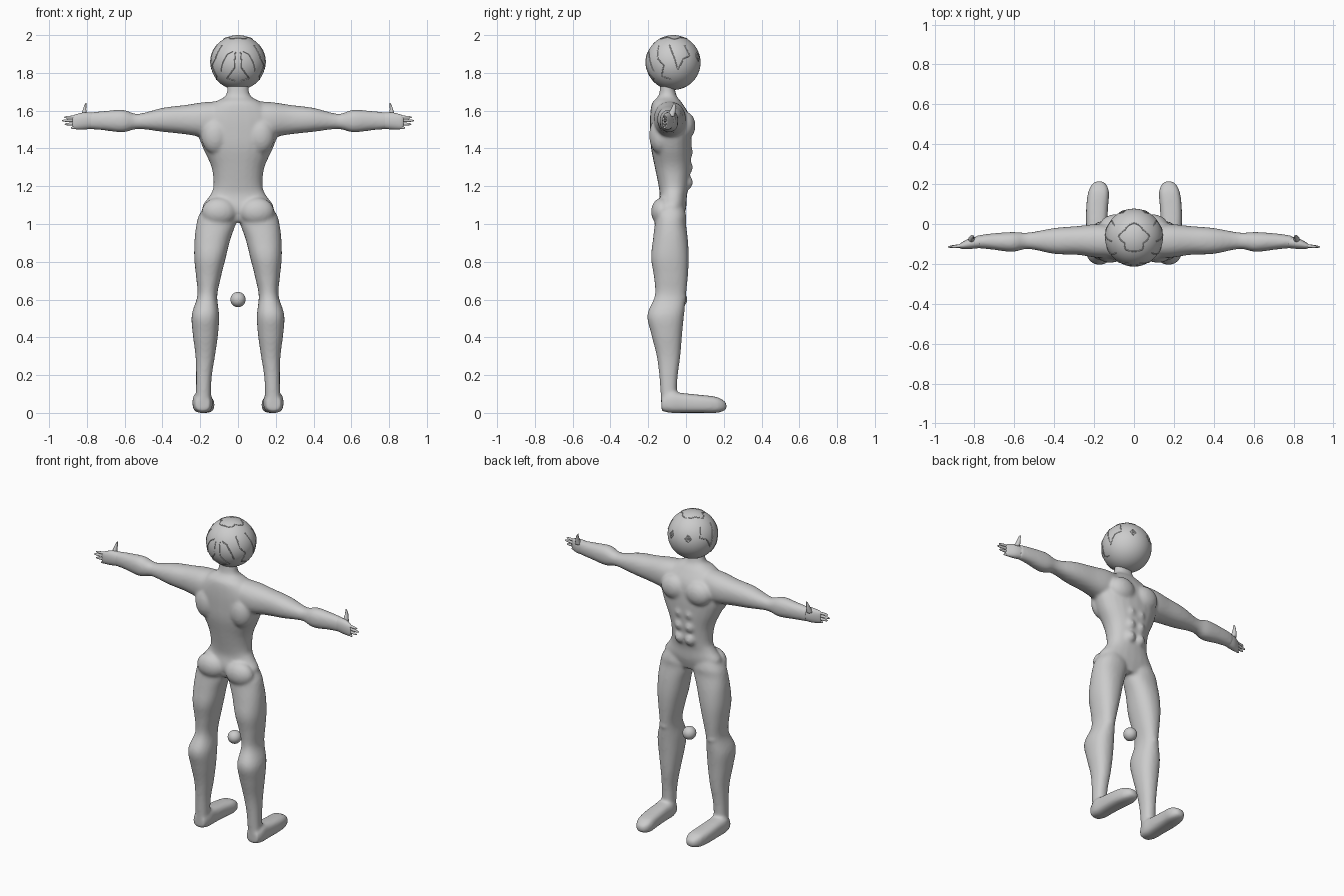
import bpy, bmesh, math
from mathutils import Vector, Matrix

cube = bpy.data.objects.get("Cube")
if cube:
    bpy.data.objects.remove(cube, do_unlink=True)

grey = bpy.data.materials.new("plain grey")
grey.use_nodes = True
COLOUR = (0.6, 0.6, 0.6, 1)
grey.diffuse_color = COLOUR
grey.node_tree.nodes["Principled BSDF"].inputs["Base Color"].default_value = COLOUR


def catmull(a, b, c, d, t):
    return 0.5 * (2 * b + (c - a) * t + (2 * a - 5 * b + 4 * c - d) * t * t
                  + (3 * b - a - 3 * c + d) * t ** 3)


def loft(bm, axis, rows, side=1, power=0.9, steps=4, segments=24):
    """Skin rounded rings; a row is (position on axis, low, high, low, high)."""
    rows = [Vector(r) for r in rows]
    dense = []
    for i in range(len(rows) - 1):
        before, after = rows[max(i - 1, 0)], rows[min(i + 2, len(rows) - 1)]
        dense += [catmull(before, rows[i], rows[i + 1], after, k / steps) for k in range(steps)]
    dense.append(rows[-1])
    rings = []
    for t, u0, u1, v0, v1 in dense:
        ring = []
        for k in range(segments):
            a = math.tau * k / segments
            c, s = (math.copysign(abs(f) ** power, f) for f in (math.cos(a), math.sin(a)))
            p = [(u0 + u1 + (u1 - u0) * c) / 2, (v0 + v1 + (v1 - v0) * s) / 2]
            p.insert(axis, t)
            ring.append(bm.verts.new((p[0] * side, p[1], p[2])))
        rings.append(ring)
    for lower, upper in zip(rings, rings[1:]):
        for k in range(segments):
            j = (k + 1) % segments
            bm.faces.new((lower[k], lower[j], upper[j], upper[k]))
    bm.faces.new(rings[0])
    bm.faces.new(rings[-1])


def ball(bm, centre, radii, u=24, v=16):
    matrix = Matrix.Translation(centre) @ Matrix.Diagonal((*radii, 1))
    bmesh.ops.create_uvsphere(bm, u_segments=u, v_segments=v, radius=1, matrix=matrix)


def finish(bm, name):
    bmesh.ops.recalc_face_normals(bm, faces=bm.faces)
    for f in bm.faces:
        f.smooth = True
    mesh = bpy.data.meshes.new(name)
    bm.to_mesh(mesh)
    bm.free()
    mesh.materials.append(grey)
    obj = bpy.data.objects.new(name, mesh)
    bpy.context.collection.objects.link(obj)
    return obj


# Torso and neck: height, half width, back, front
torso = [(1.01, .1, -.13, -.02), (1.08, .19, -.15, 0), (1.15, .15, -.14, .005),
         (1.2, .13, -.145, .015), (1.3, .14, -.165, .025), (1.4, .185, -.185, .03),
         (1.48, .21, -.19, .03), (1.57, .2, -.19, .02), (1.64, .13, -.18, -.02),
         (1.68, .065, -.145, -.05), (1.75, .055, -.135, -.065)]
leg = [(1.12, .04, .16, -.13, -.02), (1.05, .01, .205, -.16, 0), (1, .012, .22, -.165, 0),
       (.92, .04, .23, -.175, .01), (.82, .065, .232, -.185, .015), (.72, .09, .222, -.17, .01),
       (.62, .11, .215, -.165, 0), (.52, .1, .245, -.205, -.01), (.42, .105, .24, -.185, -.02),
       (.3, .122, .225, -.155, -.03), (.18, .14, .222, -.14, -.045), (.02, .145, .225, -.13, -.05)]
foot = [(-.13, .15, .225, .01, .08), (-.08, .135, .24, 0, .11), (-.02, .135, .24, 0, .105),
        (.08, .13, .24, 0, .095), (.16, .125, .23, 0, .085), (.2, .14, .21, .01, .065),
        (.215, .16, .19, .02, .05)]
arm = [(.08, -.17, -.01, 1.46, 1.65), (.18, -.17, 0, 1.46, 1.645), (.28, -.155, -.01, 1.475, 1.63),
       (.4, -.15, -.02, 1.488, 1.615), (.53, -.125, -.043, 1.503, 1.583),
       (.61, -.14, -.04, 1.485, 1.605), (.72, -.127, -.048, 1.497, 1.597),
       (.8, -.12, -.06, 1.503, 1.59)]
# Muscles: centre and radii on one side
muscles = [((.085, -.005, 1.52), (.085, .055, .075)),    # chest
           ((.12, -.135, 1.47), (.075, .06, .1)),        # shoulder blade
           ((.1, -.125, 1.065), (.092, .06, .075)),      # buttock
           ((.165, -.025, .61), (.035, .028, .03))]      # kneecap
muscles += [((.035, .005, z), (.034, .032, .038)) for z in (1.22, 1.3, 1.38)]  # stomach

# Body: overlapping lofts fused into one skin
bm = bmesh.new()
loft(bm, 2, [(z, -w, w, back, front) for z, w, back, front in torso])
for side in (1, -1):
    loft(bm, 2, leg, side)
    loft(bm, 1, foot, side, power=0.7)
    loft(bm, 0, arm, side)
    for (x, y, z), radii in muscles:
        ball(bm, (x * side, y, z), radii)
body = finish(bm, "body")
fuse = body.modifiers.new("fuse", 'REMESH')
fuse.mode = 'VOXEL'
fuse.voxel_size = 0.009
fuse.use_smooth_shade = True
soften = body.modifiers.new("soften", 'SMOOTH')
soften.factor = 0.5
soften.iterations = 8

# Hands: upright palm, four pointed fingers, raised thumb
palm = [(.77, -.12, -.06, 1.505, 1.59), (.82, -.125, -.07, 1.5, 1.59),
        (.86, -.125, -.09, 1.502, 1.58), (.875, -.12, -.1, 1.508, 1.573)]
thumb = [(1.57, .797, .832, -.1, -.06), (1.6, .803, .823, -.085, -.055),
         (1.625, .803, .815, -.072, -.055), (1.64, .803, .807, -.066, -.06)]
fingers = [(1.566, .92, 1.565), (1.549, .932, 1.547), (1.531, .918, 1.528), (1.514, .885, 1.508)]
for side, label in ((1, "left"), (-1, "right")):
    bm = bmesh.new()
    loft(bm, 0, palm, side)
    loft(bm, 2, thumb, side, segments=12)
    for root, tip_x, tip in fingers:
        rows = []
        for f, r in ((0, .009), (.5, .008), (.85, .006), (1, .002)):
            x, z, y = .85 + (tip_x - .85) * f, root + (tip - root) * f, -.108 - .007 * f
            rows.append((x, y - r, y + r, z - r, z + r))
        loft(bm, 0, rows, side, segments=10)
    finish(bm, label + "_hand")

# Round head and the small loose ball
HEAD, RADIUS = Vector((0, -.068, 1.855)), .145
bm = bmesh.new()
ball(bm, HEAD, (RADIUS,) * 3, 64, 40)
finish(bm, "head")
bm = bmesh.new()
ball(bm, (0, -.034, .6), (.04,) * 3, 32, 20)
finish(bm, "small_ball")


# Fine lines on the head: (degrees round from the back, degrees up)
def on_head(turn, up):
    a, e = math.radians(turn), math.radians(up)
    return HEAD + RADIUS * Vector((math.sin(a) * math.cos(e), -math.cos(a) * math.cos(e), math.sin(e)))


def head_line(name, points, closed=False):
    curve = bpy.data.curves.new(name, 'CURVE')
    curve.dimensions = '3D'
    curve.bevel_depth = .003
    curve.bevel_resolution = 1
    ends = points[1:] + points[:1] if closed else points[1:]
    path = [on_head(a + (c - a) * k / 4, b + (d - b) * k / 4)
            for (a, b), (c, d) in zip(points, ends) for k in range(4)]
    if not closed:
        path.append(on_head(*points[-1]))
    spline = curve.splines.new('POLY')
    spline.points.add(len(path) - 1)
    for point, p in zip(spline.points, path):
        point.co = (*p, 1)
    spline.use_cyclic_u = closed
    curve.materials.append(grey)
    bpy.context.collection.objects.link(bpy.data.objects.new(name, curve))


locks = {"back_lock": [(6, 22), (8, -12), (16, -22), (30, -36), (8, -42)],
         "curved_lock": [(12, 24), (24, 18), (34, 0), (42, -20)],
         "ear_lock": [(48, 38), (56, 8), (70, -6), (62, -30), (84, -38)],
         "temple_lock": [(80, 40), (92, 12), (100, -15), (112, 8), (128, 14), (122, 38)],
         "crown_lock": [(0, 62), (35, 60), (60, 68), (95, 58), (130, 66), (180, 60)]}
eye = [(156, 3), (163, 12), (156, 21), (149, 12)]
pupil = [(156, 9), (158, 12), (156, 15), (154, 12)]
for side, label in ((1, "left_"), (-1, "right_")):
    for name, points in locks.items():
        head_line(label + name, [(a * side, b) for a, b in points])
    for name, points in (("eye", eye), ("pupil", pupil)):
        head_line(label + name, [(a * side, b) for a, b in points], True)
